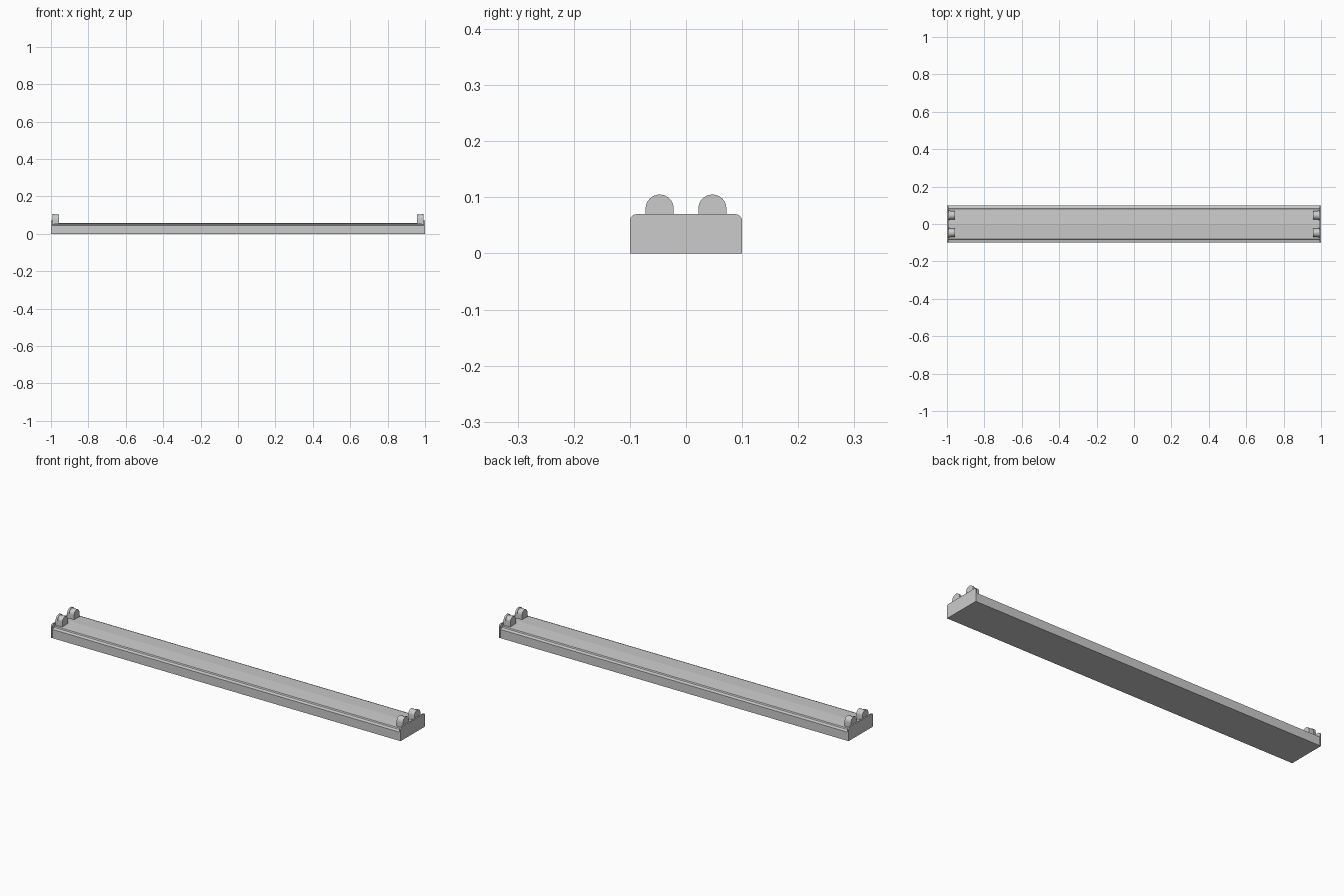
import bpy, bmesh, math

if "Cube" in bpy.data.objects:
    bpy.data.objects.remove(bpy.data.objects["Cube"])


def extrude_x(name, pts, x0, x1, smooth=None):
    """Extrude a closed (y, z) profile along x."""
    bm = bmesh.new()
    a = [bm.verts.new((x0, y, z)) for y, z in pts]
    b = [bm.verts.new((x1, y, z)) for y, z in pts]
    n = len(pts)
    bm.faces.new(a)
    bm.faces.new(b[::-1])
    for i in range(n):
        bm.faces.new((a[i], b[i], b[(i + 1) % n], a[(i + 1) % n]))
    bmesh.ops.recalc_face_normals(bm, faces=bm.faces)
    me = bpy.data.meshes.new(name)
    bm.to_mesh(me)
    bm.free()
    ob = bpy.data.objects.new(name, me)
    bpy.context.collection.objects.link(ob)
    if smooth:
        bpy.ops.object.select_all(action='DESELECT')
        ob.select_set(True)
        bpy.context.view_layer.objects.active = ob
        bpy.ops.object.shade_smooth_by_angle(angle=math.radians(smooth))
    return ob


def arc(cy, cz, r, a0, a1, n):
    return [(cy + r * math.cos(math.radians(a0 + (a1 - a0) * i / n)),
             cz + r * math.sin(math.radians(a0 + (a1 - a0) * i / n))) for i in range(n + 1)]


def arch(cy, r, base, top, n=16):
    """Round-topped tombstone outline."""
    return [(cy + r, base)] + arc(cy, top - r, r, 0, 180, n) + [(cy - r, base)]


# Channel body: straight walls, stepped shoulders, gently ridged top
half = [(0.099, 0), (0.099, 0.045), (0.083, 0.049), (0.080, 0.055)]
body = half + [(0, 0.059)] + [(-y, z) for y, z in reversed(half)]
extrude_x("channel_body", body, -0.993, 0.993)

# End caps with rounded upper corners
cap = [(-0.1, 0), (0.1, 0)] + arc(0.088, 0.058, 0.012, 0, 90, 6) + arc(-0.088, 0.058, 0.012, 90, 180, 6)
for side, s in (("left", -1), ("right", 1)):
    extrude_x(side + "_end_cap", cap, s * 0.993, s * 1.0, 30)
    # Lamp holders: thin backing plate, main block and narrower socket
    for row, y in (("front", -0.047), ("back", 0.047)):
        tag = f"{side}_{row}"
        extrude_x(tag + "_holder_plate", arch(y, 0.025, 0.05, 0.105), s * 0.983, s * 0.993, 30)
        extrude_x(tag + "_holder_socket", arch(y, 0.022, 0.05, 0.102), s * 0.956, s * 0.983, 30)
